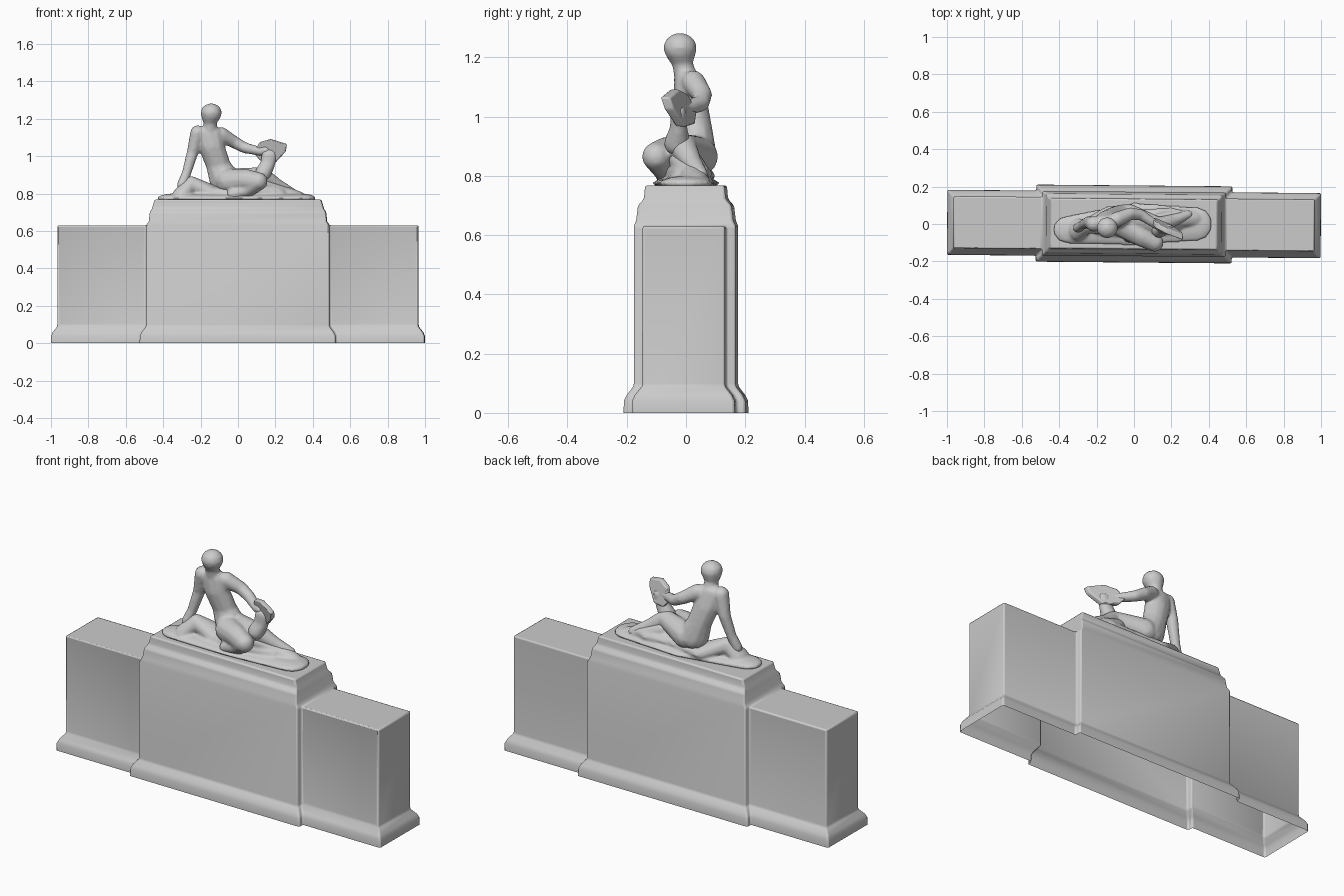
import bpy, bmesh, math
from mathutils import Matrix

if "Cube" in bpy.data.objects:
    bpy.data.objects.remove(bpy.data.objects["Cube"])


def finish(name, bm, angle=40):
    bmesh.ops.recalc_face_normals(bm, faces=bm.faces)
    mesh = bpy.data.meshes.new(name)
    bm.to_mesh(mesh)
    bm.free()
    ob = bpy.data.objects.new(name, mesh)
    bpy.context.collection.objects.link(ob)
    bpy.ops.object.select_all(action='DESELECT')
    ob.select_set(True)
    bpy.context.view_layer.objects.active = ob
    bpy.ops.object.shade_smooth_by_angle(angle=math.radians(angle))
    return ob


def bridge(bm, low, high):
    n = len(low)
    return [bm.faces.new((low[i], low[(i + 1) % n], high[(i + 1) % n], high[i])) for i in range(n)]


def add_hull(bm, a, b):
    """Tapered capsule between two ellipsoids (x, y, z, rx[, ry, rz])."""
    part = bmesh.new()
    for e in (a, b):
        r = e[3:] if len(e) == 6 else (e[3],) * 3
        m = Matrix.Translation(e[:3]) @ Matrix.Diagonal((*r, 1))
        bmesh.ops.create_icosphere(part, subdivisions=2, radius=1, matrix=m)
    bmesh.ops.delete(part, geom=part.edges[:], context='EDGES_FACES')
    res = bmesh.ops.convex_hull(part, input=part.verts[:])
    inside = {v for v in res['geom_interior'] if isinstance(v, bmesh.types.BMVert)}
    bmesh.ops.delete(part, geom=list(inside), context='VERTS')
    tmp = bpy.data.meshes.new("tmp")
    part.to_mesh(tmp)
    part.free()
    bm.from_mesh(tmp)
    bpy.data.meshes.remove(tmp)


def sculpt(name, chains, voxel=0.008, rounds=5):
    bm = bmesh.new()
    for chain in chains:
        for a, b in zip(chain, chain[1:]):
            add_hull(bm, a, b)
    ob = finish(name, bm, 180)
    rm = ob.modifiers.new("fuse", 'REMESH')
    rm.mode = 'VOXEL'
    rm.voxel_size = voxel
    rm.use_smooth_shade = True
    sm = ob.modifiers.new("soften", 'SMOOTH')
    sm.factor = 0.5
    sm.iterations = rounds
    return ob


# pedestal: cross-shaped plan with flared skirt, two wings, stepped centre, open below
A, W, C, M = 0.965, 0.14, 0.49, 0.172
bm = bmesh.new()


def plan(z, d):
    a, w, c, m = A + d, W + d, C + d, M + d
    quarter = [(a, w), (c, w), (c, m)]
    pts = quarter + [(-x, y) for x, y in quarter[::-1]]
    pts += [(-x, -y) for x, y in pts]
    return [bm.verts.new((x, y, z)) for x, y in pts]


rings = [plan(z, d) for z, d in ((0.0, 0.034), (0.04, 0.033), (0.06, 0.024), (0.09, 0.0), (0.63, 0.0))]
for low, high in zip(rings, rings[1:]):
    walls = bridge(bm, low, high)
top = rings[-1]
bm.faces.new((top[0], top[1], top[10], top[11]))
bm.faces.new((top[4], top[5], top[6], top[7]))
ring = [top[i] for i in (1, 2, 3, 4, 7, 8, 9, 10)]
for z, c, m in ((0.65, 0.476, 0.164), (0.70, 0.470, 0.158), (0.722, 0.458, 0.138), (0.768, 0.445, 0.134)):
    pts = [(c, W * m / M), (c, m), (-c, m), (-c, W * m / M)]
    nxt = [bm.verts.new((x, y, z)) for x, y in pts + [(-x, -y) for x, y in pts]]
    bridge(bm, ring, nxt)
    ring = nxt
bm.faces.new(ring)
# shallow panels on the front of both wings
panels = [f for f in walls if f.calc_center_median().y < -W + 0.01 and abs(f.calc_center_median().x) > 0.6]
bmesh.ops.recalc_face_normals(bm, faces=bm.faces)
bmesh.ops.inset_individual(bm, faces=panels, thickness=0.02, depth=-0.004)
pedestal = finish("pedestal", bm)
pedestal.rotation_euler.z = -0.009
bv = pedestal.modifiers.new("worn_edges", 'BEVEL')
bv.width, bv.segments, bv.limit_method = 0.008, 2, 'ANGLE'

# rocky ground with peak under the hand and draped slope beside the feet
sculpt("rock_mound", [
    [(-0.35, -0.03, 0.775, 0.085, 0.075, 0.025), (0.0, 0.0, 0.775, 0.1, 0.115, 0.025),
     (0.34, 0.0, 0.775, 0.08, 0.09, 0.025)],
    [(-0.30, -0.03, 0.80, 0.05, 0.06, 0.03), (-0.25, -0.01, 0.85, 0.04, 0.04, 0.045),
     (-0.13, 0.02, 0.80, 0.06, 0.08, 0.04)],
    [(-0.13, 0.02, 0.80, 0.06, 0.08, 0.04), (0.05, 0.0, 0.81, 0.10, 0.08, 0.04),
     (0.20, 0.02, 0.81, 0.07, 0.07, 0.03)],
    [(0.13, 0.0, 0.85, 0.05, 0.06, 0.04), (0.23, 0.03, 0.815, 0.05, 0.05, 0.03),
     (0.31, 0.03, 0.79, 0.05, 0.04, 0.025)],
])

# reclining figure: torso, head, propping arm, reaching arm, folded legs
sculpt("reclining_figure", [
    [(-0.155, 0.005, 1.125, 0.075, 0.045, 0.04), (-0.14, 0.015, 1.05, 0.072, 0.058, 0.05),
     (-0.105, 0.035, 0.95, 0.068, 0.056, 0.05), (-0.065, 0.035, 0.865, 0.09, 0.07, 0.065)],
    [(-0.15, 0.0, 1.13, 0.04), (-0.148, -0.012, 1.18, 0.036)],
    [(-0.148, -0.015, 1.198, 0.044, 0.044, 0.035), (-0.143, -0.02, 1.232, 0.058, 0.058, 0.052)],
    [(-0.215, 0.0, 1.125, 0.042), (-0.243, 0.01, 1.02, 0.032), (-0.275, -0.005, 0.91, 0.026),
     (-0.30, -0.02, 0.845, 0.028)],
    [(-0.09, 0.025, 1.115, 0.042), (-0.02, 0.055, 1.075, 0.034), (0.035, 0.05, 1.045, 0.03),
     (0.12, -0.005, 1.025, 0.024), (0.15, -0.02, 1.03, 0.024)],
    [(-0.05, -0.01, 0.865, 0.07), (0.04, -0.065, 0.875, 0.058), (0.11, -0.10, 0.865, 0.05)],
    [(0.11, -0.10, 0.865, 0.05), (0.05, -0.07, 0.82, 0.042), (-0.03, -0.07, 0.795, 0.03)],
    [(-0.03, 0.04, 0.865, 0.07), (0.07, 0.01, 0.885, 0.055), (0.13, -0.01, 0.895, 0.048)],
    [(0.13, -0.01, 0.895, 0.048), (0.21, 0.02, 0.845, 0.035), (0.29, 0.05, 0.805, 0.025)],
])

# open tablet held up on the knee, with the stem of cloth beneath it
bm = bmesh.new()
outline = [(0.085, 1.015), (0.115, 1.075), (0.175, 1.092), (0.262, 1.065), (0.255, 1.025), (0.20, 0.965), (0.12, 0.975)]
faces = [[bm.verts.new((x, 0.02 - 0.45 * (x - 0.08) - 0.25 * (z - 1.03) + s, z)) for x, z in outline]
         for s in (-0.016, 0.016)]
bridge(bm, *faces)
for f in faces:
    bm.faces.new(f)
tablet = finish("tablet", bm)
bv = tablet.modifiers.new("soft_edges", 'BEVEL')
bv.width, bv.segments = 0.006, 2
sculpt("cloth_support", [[(0.135, -0.03, 0.91, 0.045), (0.16, -0.025, 0.96, 0.042, 0.03, 0.03),
                          (0.17, -0.025, 1.01, 0.045, 0.028, 0.03)]])
